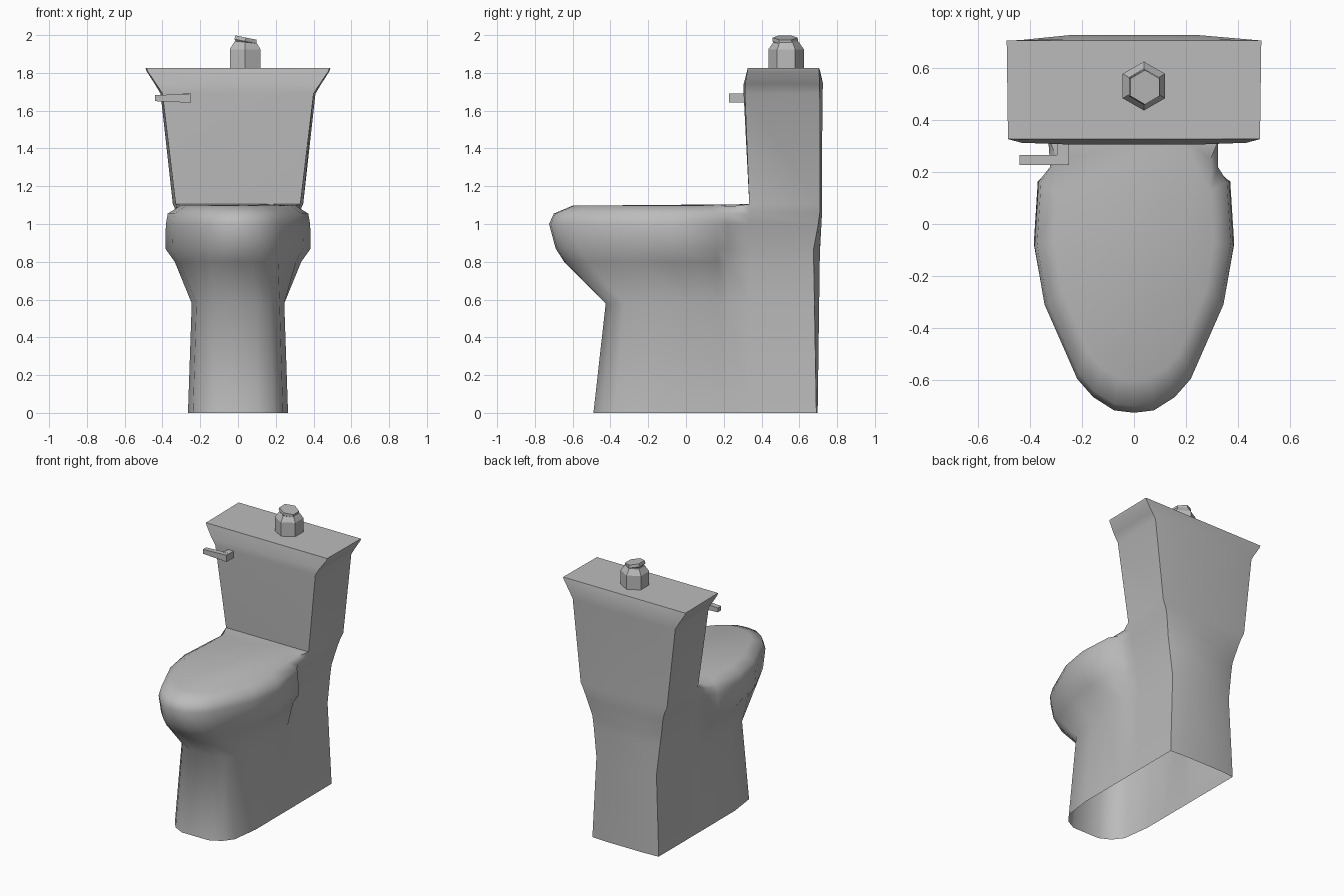
import bpy, bmesh, math
from mathutils import Vector, Matrix

if "Cube" in bpy.data.objects:
    bpy.data.objects.remove(bpy.data.objects["Cube"])

ceramic = bpy.data.materials.new("grey_ceramic")
ceramic.diffuse_color = (0.5, 0.5, 0.5, 1)
ceramic.use_nodes = True
ceramic.node_tree.nodes["Principled BSDF"].inputs["Base Color"].default_value = ceramic.diffuse_color


def finish(bm, name, angle):
    bmesh.ops.recalc_face_normals(bm, faces=bm.faces)
    me = bpy.data.meshes.new(name)
    bm.to_mesh(me)
    bm.free()
    ob = bpy.data.objects.new(name, me)
    bpy.context.collection.objects.link(ob)
    me.materials.append(ceramic)
    bpy.ops.object.select_all(action='DESELECT')
    bpy.context.view_layer.objects.active = ob
    ob.select_set(True)
    bpy.ops.object.shade_smooth_by_angle(angle=math.radians(angle))
    return ob


def strip(bm, a, b, closed=False):
    n = len(a)
    for i in range(n if closed else n - 1):
        j = (i + 1) % n
        bm.faces.new((a[i], a[j], b[j], b[i]))


# Bowl outline as (distance to front, width fraction): round rim and squarer foot
RIM = [(.04, .96), (.31, 1), (.55, .9), (.86, .57), (.935, .41), (.99, .2)]
FOOT = [(.04, 1), (.31, 1), (.55, 1), (.84, .9), (.94, .7), (1, .4)]


def body_ring(bm, z, col, bowl, front, k, corner, back):
    half = [(col * .55, back), (col, corner), (col, .335), (col, .22)]
    for (t0, f0), (t1, f1) in zip(FOOT, RIM):
        t, f = t0 + (t1 - t0) * k, f0 + (f1 - f0) * k
        half.append((bowl * f, .2 - t * (.2 - front)))
    pts = half + [(0, front)] + [(-x, y) for x, y in reversed(half)]
    return [bm.verts.new((x, y, z)) for x, y in pts]


def tank_ring(bm, z, wb, wf, back, corner, fcorner, front):
    half = [(wb * .55, back), (wb, corner), (wf, fcorner), (wf * .55, front)]
    pts = half + [(-x, y) for x, y in reversed(half)]
    return [bm.verts.new((x, y, z)) for x, y in pts]


bm = bmesh.new()
# Pedestal and bowl, open underneath
body = [body_ring(bm, *r) for r in (
    (0, .265, .265, -.49, 0, .69, .697),
    (.58, .24, .245, -.425, 0, .68, .705),
    (.80, .265, .335, -.645, .8, .676, .708),
    (.87, .275, .385, -.69, 1, .676, .71),
    (1.0, .305, .382, -.725, 1, .70, .717),
    (1.055, .322, .372, -.70, 1, .708, .72))]
for a, b in zip(body, body[1:]):
    strip(bm, a, b, True)

# Tank with flared top
tank = [tank_ring(bm, *r) for r in (
    (1.105, .345, .33, .72, .71, .335, .335),
    (1.69, .41, .40, .722, .708, .312, .305),
    (1.74, .44, .432, .726, .706, .312, .305),
    (1.81, .485, .48, .71, .705, .325, .323),
    (1.825, .489, .484, .705, .705, .326, .326))]
for a, b in zip(tank, tank[1:]):
    strip(bm, a, b, True)
bm.faces.new(tank[-1])
rim, base = body[-1], tank[0]
strip(bm, [rim[i] for i in (18, 19, 20, 0, 1, 2)],
      [base[i] for i in (5, 6, 7, 0, 1, 2)])

# Closed seat, gently crowned
inner = []
for i in range(3, 18):
    x, y, z = rim[i].co
    inner.append(bm.verts.new((x * .82, -.08 + (y + .08) * .84, 1.097)))
inner[0].co = (.295, .25, 1.095)
inner[-1].co = (-.295, .25, 1.095)
chain = [base[2]] + inner + [base[5]]
strip(bm, rim[2:19], chain)
bm.faces.new(chain + [base[4], base[3]])
finish(bm, "toilet_body", 54)


# Flush handle: stem and tapered lever
def box(name, lo, hi, taper=1):
    bm = bmesh.new()
    bmesh.ops.create_cube(bm, size=1)
    lo, hi = Vector(lo), Vector(hi)
    mid, size = (lo + hi) / 2, hi - lo
    for v in bm.verts:
        s = taper if v.co.x < 0 else 1
        v.co = mid + Vector((v.co.x * size.x, v.co.y * size.y, v.co.z * size.z * s))
    finish(bm, name, 30)


box("handle_stem", (-.295, .255, 1.642), (-.25, .33, 1.69))
box("handle_lever", (-.44, .227, 1.642), (-.25, .265, 1.69), .65)


# Hexagonal bottle standing on the tank, with a tilted cap
def hex_loft(name, rows, matrix):
    bm = bmesh.new()
    rings = []
    for r, z in rows:
        rings.append([bm.verts.new((r * math.sin(i * math.pi / 3),
                                    r * math.cos(i * math.pi / 3), z))
                      for i in range(6)])
    for a, b in zip(rings, rings[1:]):
        strip(bm, a, b, True)
    bm.faces.new(rings[0])
    bm.faces.new(rings[-1])
    bm.transform(matrix)
    finish(bm, name, 30)


hex_loft("bottle", [(.094, 1.82), (.094, 1.925), (.066, 1.965)],
         Matrix.Translation((.038, .53, 0)))
hex_loft("bottle_cap", [(.055, -.02), (.068, -.008), (.066, .012)],
         Matrix.Translation((.04, .525, 1.975)) @ Matrix.Rotation(.2, 4, 'Y'))
